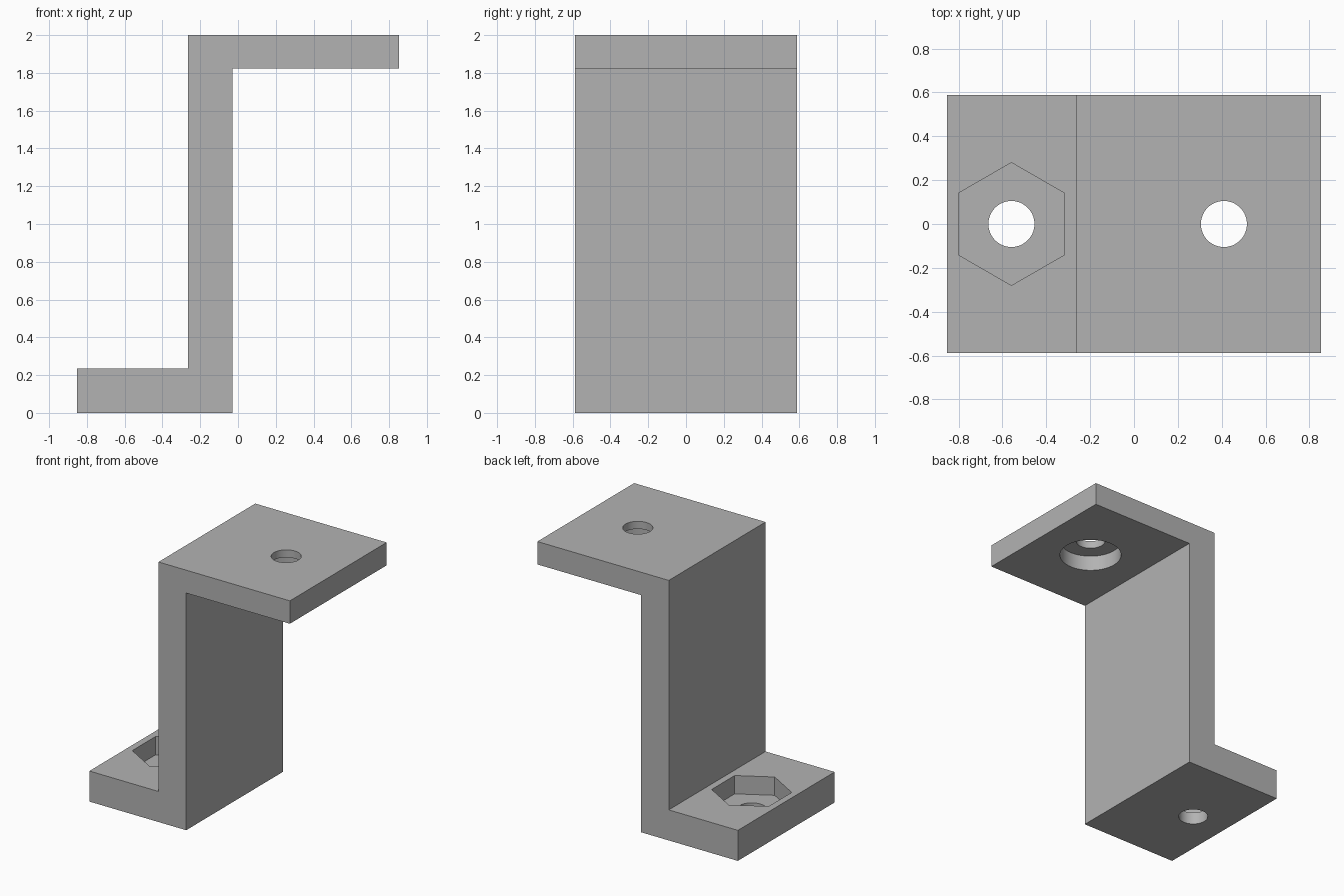
import bpy
import bmesh
from math import cos, sin, pi, radians

cube = bpy.data.objects.get("Cube")
if cube:
    bpy.data.objects.remove(cube, do_unlink=True)

grey = bpy.data.materials.new("grey plastic")
grey.use_nodes = True
colour = (0.45, 0.45, 0.45, 1)
grey.diffuse_color = colour
grey.node_tree.nodes["Principled BSDF"].inputs["Base Color"].default_value = colour


def extrude_profile(name, points, offset):
    """Make a solid by sweeping a closed outline along an offset vector."""
    bm = bmesh.new()
    face = bm.faces.new([bm.verts.new(p) for p in points])
    swept = bmesh.ops.extrude_face_region(bm, geom=[face])["geom"]
    verts = [v for v in swept if isinstance(v, bmesh.types.BMVert)]
    bmesh.ops.translate(bm, verts=verts, vec=offset)
    bmesh.ops.recalc_face_normals(bm, faces=bm.faces)
    mesh = bpy.data.meshes.new(name)
    bm.to_mesh(mesh)
    bm.free()
    mesh.materials.append(grey)
    obj = bpy.data.objects.new(name, mesh)
    bpy.context.collection.objects.link(obj)
    return obj


def prism(name, x, radius, sides, bottom, top):
    """Upright prism with a corner pointing along y."""
    angles = [pi / 2 + 2 * pi * i / sides for i in range(sides)]
    ring = [(x + radius * cos(a), radius * sin(a), bottom) for a in angles]
    return extrude_profile(name, ring, (0, 0, top - bottom))


# Z-shaped bracket: foot, upright wall and top shelf
DEPTH = 1.176
outline = [(-0.853, 0), (-0.029, 0), (-0.029, 1.824), (0.853, 1.824),
           (0.853, 2), (-0.265, 2), (-0.265, 0.235), (-0.853, 0.235)]
bracket = extrude_profile(
    "bracket", [(x, -DEPTH / 2, z) for x, z in outline], (0, DEPTH, 0))

# Bolt holes, hexagonal nut pocket in the foot, round recess under the shelf
FOOT_X, SHELF_X = -0.559, 0.41
cutters = [
    prism("foot_hole_cutter", FOOT_X, 0.105, 64, -0.1, 0.5),
    prism("nut_pocket_cutter", FOOT_X, 0.28, 6, 0.094, 0.5),
    prism("shelf_hole_cutter", SHELF_X, 0.105, 64, 1.7, 2.1),
    prism("shelf_recess_cutter", SHELF_X, 0.221, 64, 1.7, 1.942),
]

bpy.context.view_layer.objects.active = bracket
for cutter in cutters:
    cutter.hide_render = True
    cut = bracket.modifiers.new(cutter.name, "BOOLEAN")
    cut.operation = "DIFFERENCE"
    cut.solver = "EXACT"
    cut.object = cutter
    bpy.ops.object.modifier_apply(modifier=cut.name)
    bpy.data.objects.remove(cutter, do_unlink=True)

# Smooth hole walls, crisp edges everywhere else
bpy.ops.object.select_all(action="DESELECT")
bracket.select_set(True)
bpy.ops.object.shade_smooth_by_angle(angle=radians(30))
